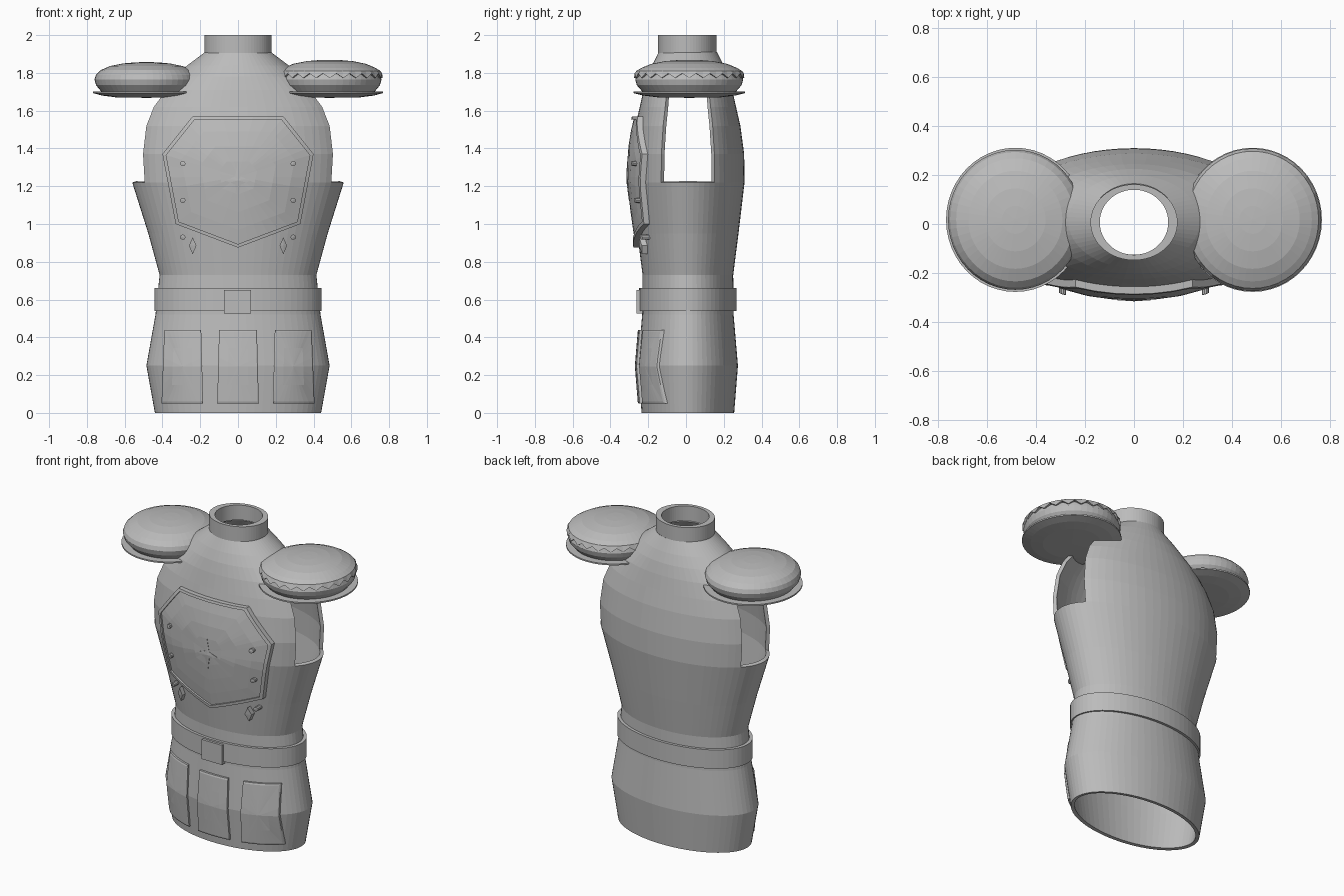
import bpy, bmesh
from math import sin, cos, pi, sqrt
from mathutils import Vector

if "Cube" in bpy.data.objects:
    bpy.data.objects.remove(bpy.data.objects["Cube"])

metal = bpy.data.materials.new("armour_grey")
metal.use_nodes = True
GREY = (0.5, 0.5, 0.5, 1)
metal.diffuse_color = GREY
metal.node_tree.nodes["Principled BSDF"].inputs["Base Color"].default_value = GREY


def loft(name, rings, cap_start=False, cap_end=False, loop=False, skip=None):
    """Skin closed rings of equal length; skip(i, j) leaves a face out."""
    bm = bmesh.new()
    rows = [[bm.verts.new(p) for p in ring] for ring in rings]
    n = len(rows[0])
    for i in range(len(rows) if loop else len(rows) - 1):
        a, b = rows[i], rows[(i + 1) % len(rows)]
        for j in range(n):
            if skip and skip(i, j):
                continue
            k = (j + 1) % n
            bm.faces.new((a[j], a[k], b[k], b[j]))
    if cap_start:
        bm.faces.new(rows[0])
    if cap_end:
        bm.faces.new(rows[-1])
    bmesh.ops.recalc_face_normals(bm, faces=bm.faces)
    mesh = bpy.data.meshes.new(name)
    bm.to_mesh(mesh)
    bm.free()
    mesh.materials.append(metal)
    obj = bpy.data.objects.new(name, mesh)
    bpy.context.collection.objects.link(obj)
    return obj


def ellipse(z, rx, ry, cx=0, cy=0, n=64, zig=0):
    return [Vector((cx + rx * cos(2 * pi * j / n), cy + ry * sin(2 * pi * j / n),
                    z + (zig if j % 2 else -zig))) for j in range(n)]


# Torso sections: height, half width, half depth
CY = 0.01
BODY = [(0, 0.44, 0.245), (0.25, 0.485, 0.265), (0.52, 0.437, 0.242), (0.73, 0.415, 0.24),
        (0.95, 0.475, 0.268), (1.22, 0.56, 0.3), (1.37, 0.57, 0.298), (1.52, 0.55, 0.278),
        (1.62, 0.505, 0.255), (1.71, 0.43, 0.235), (1.78, 0.34, 0.215), (1.84, 0.268, 0.19),
        (1.91, 0.175, 0.155)]


def arm_hole(i, j):
    return 1.2 < BODY[i][0] < 1.7 and (j < 5 or j >= 59 or 27 <= j < 37)


torso = loft("torso_shell", [ellipse(z, rx, ry, 0, CY) for z, rx, ry in BODY], skip=arm_hole)
wall = torso.modifiers.new("wall", "SOLIDIFY")
wall.thickness = 0.022
wall.offset = -1


def band(name, z0, z1, outer, inner, cy):
    loft(name, [ellipse(z, r[0], r[1], 0, cy) for z, r in
                ((z0, outer), (z1, outer), (z1, inner), (z0, inner))], loop=True)


band("neck_collar", 1.905, 2.0, (0.178, 0.155), (0.14, 0.133), 0.007)
band("belt", 0.54, 0.66, (0.443, 0.258), (0.405, 0.225), CY)


def front_y(x, z):
    """Depth of the torso front at x, z."""
    for (z0, a0, b0), (z1, a1, b1) in zip(BODY, BODY[1:]):
        if z <= z1:
            t = (z - z0) / (z1 - z0)
            rx, ry = a0 + t * (a1 - a0), b0 + t * (b1 - b0)
            return CY - ry * sqrt(max(0, 1 - (x / rx) ** 2))


def patch(name, outline, layers, split=6):
    """Raised plate following the torso; layers are (scale, height) from edge to middle."""
    pts = []
    for a, b in zip(outline, outline[1:] + outline[:1]):
        a, b = Vector(a), Vector(b)
        pts += [a.lerp(b, k / split) for k in range(split)]
    mid = sum(pts, Vector((0, 0))) / len(pts)
    rings = []
    for scale, height in layers:
        ring = [mid + (p - mid) * scale for p in pts]
        rings.append([Vector((p.x, front_y(p.x, p.y) - height, p.y)) for p in ring])
    return loft(name, rings, cap_end=True)


# Chest plate with raised rim
half = [(0.24, 1.57), (0.4, 1.37), (0.33, 1.0)]
chest = half + [(0, 0.875)] + [(-x, z) for x, z in reversed(half)]
patch("chest_plate", chest, [(1, -0.015), (1, 0.03), (0.95, 0.03), (0.95, 0.017), (0.75, 0.02),
                             (0.5, 0.022), (0.25, 0.022), (0.02, 0.022)])

# Star emblem on the chest
star = []
for k in range(8):
    r = 0.03 if k % 2 else 0.1
    star.append((0.7 * r * cos(k * pi / 4), 1.23 + r * sin(k * pi / 4)))
patch("chest_star", star, [(1, 0.015), (1, 0.024), (0.02, 0.026)], 2)


def disc(x, z, r):
    return [(x + r * cos(k * pi / 5), z + r * sin(k * pi / 5)) for k in range(10)]


# Studs, diamonds and hip panels on both sides
for side, s in (("left", 1), ("right", -1)):
    for row, z in (("upper", 1.32), ("middle", 1.125), ("lower", 0.93)):
        patch(f"{side}_{row}_stud", disc(s * 0.292, z, 0.014),
              [(1, -0.01), (1, 0.04), (0.1, 0.042)], 1)
    diamond = [(s * 0.24 + 0.02, 0.885), (s * 0.24, 0.93), (s * 0.24 - 0.02, 0.885), (s * 0.24, 0.84)]
    patch(f"{side}_diamond", diamond, [(1, -0.01), (1, 0.03), (0.1, 0.032)], 1)

PANEL = [(1, -0.01), (1, 0.013), (0.95, 0.016), (0.5, 0.016), (0.02, 0.016)]
for side, s in (("left", 1), ("right", -1)):
    patch(f"{side}_hip_panel",
          [(s * 0.185, 0.05), (s * 0.405, 0.05), (s * 0.39, 0.44), (s * 0.195, 0.44)], PANEL, 8)
patch("middle_hip_panel", [(-0.11, 0.05), (0.11, 0.05), (0.1, 0.44), (-0.1, 0.44)], PANEL, 8)

# Belt buckle
corners = [(-0.073, 0.525), (0.07, 0.525), (0.07, 0.65), (-0.073, 0.65)]
loft("belt_buckle", [[Vector((x, y, z)) for x, z in corners] for y in (-0.23, -0.262)],
     cap_start=True, cap_end=True)

# Shoulder pads: domed cushion over a shallow disc
PX, PY = 0.485, 0.017
DOME = [(0.6, 1.695), (0.87, 1.702), (0.97, 1.735), (1, 1.765), (0.97, 1.79), (0.88, 1.815),
        (0.7, 1.836), (0.45, 1.85), (0.2, 1.856), (0.02, 1.857)]
DISC = [(0.02, 1.668), (0.6, 1.671), (0.85, 1.68), (1.03, 1.693), (1.03, 1.702), (0.6, 1.702)]
for side, s in (("left", 1), ("right", -1)):
    for part, profile in (("dome", DOME), ("base", DISC)):
        loft(f"{side}_shoulder_{part}",
             [ellipse(z, 0.275 * f, 0.286 * f, s * PX, PY, 48) for f, z in profile],
             cap_start=True, cap_end=True)

# Left pad has an extra cap with a zigzag hem
HEM = [(0.95, 1.785, 0.012), (1.02, 1.785, 0.012), (0.98, 1.81, 0)]
CAP = HEM + [(f, z + 0.012, 0) for f, z in DOME[5:]]
loft("left_shoulder_zigzag_cap",
     [ellipse(z, 0.275 * f, 0.286 * f, PX, PY, 48, zig) for f, z, zig in CAP], cap_end=True)
